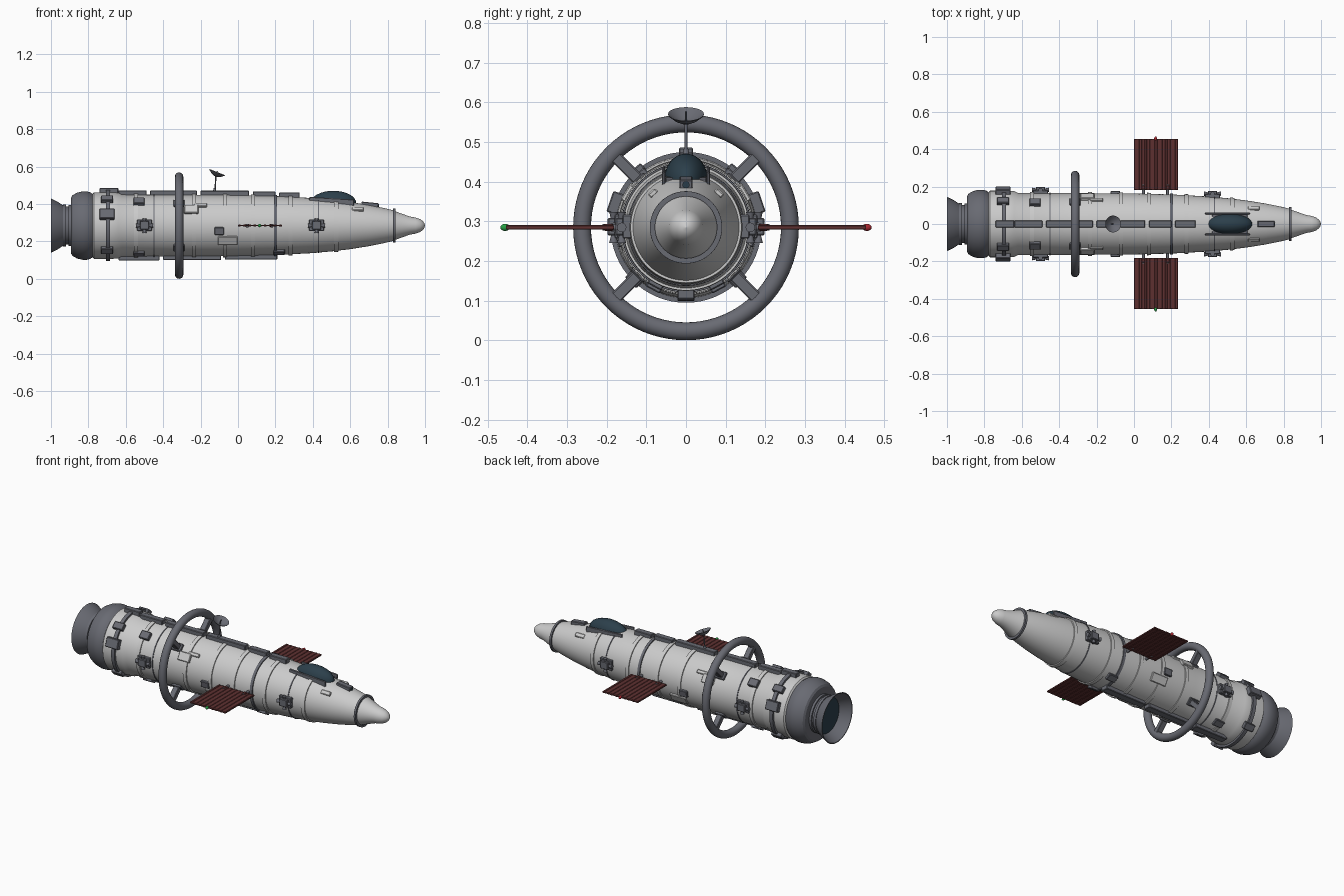
import bpy, math
from mathutils import Vector

if "Cube" in bpy.data.objects:
    bpy.data.objects.remove(bpy.data.objects["Cube"])

ZC = 0.285  # height of the long axis


def material(name, rgb):
    m = bpy.data.materials.new(name)
    m.diffuse_color = (*rgb, 1)
    m.use_nodes = True
    m.node_tree.nodes["Principled BSDF"].inputs["Base Color"].default_value = m.diffuse_color
    return m


LIGHT = material("light_grey", (0.62, 0.62, 0.61))
DARK = material("dark_grey", (0.14, 0.145, 0.17))
GLASS = material("dark_glass", (0.025, 0.05, 0.07))
PANEL = material("panel_red", (0.11, 0.03, 0.03))
RED = material("red_light", (0.4, 0.02, 0.03))
GREEN = material("green_light", (0.02, 0.35, 0.06))


def finish(ob, name, mat, smooth=True):
    ob.name = name
    ob.data.materials.append(mat)
    if smooth:
        bpy.ops.object.select_all(action='DESELECT')
        ob.select_set(True)
        bpy.context.view_layer.objects.active = ob
        bpy.ops.object.shade_smooth_by_angle(angle=math.radians(30))
    return ob


def lathe(name, profile, mat, n=64):
    """Revolve (x, radius) points about the long axis."""
    verts, faces = [], []
    for x, r in profile:
        for i in range(n):
            a = 2 * math.pi * i / n
            verts.append((x, r * math.cos(a), ZC + r * math.sin(a)))
    for k in range(len(profile) - 1):
        for i in range(n):
            j = (i + 1) % n
            faces.append((k * n + i, k * n + j, k * n + n + j, k * n + n + i))
    me = bpy.data.meshes.new(name)
    me.from_pydata(verts, [], faces)
    ob = bpy.data.objects.new(name, me)
    bpy.context.collection.objects.link(ob)
    return finish(ob, name, mat)


def box(name, loc, size, mat, rot=(0, 0, 0), bevel=0.003):
    bpy.ops.mesh.primitive_cube_add(size=1, location=loc, rotation=rot)
    ob = bpy.context.object
    ob.scale = size
    bpy.ops.object.transform_apply(location=False, rotation=False, scale=True)
    if bevel:
        b = ob.modifiers.new("bevel", 'BEVEL')
        b.width, b.segments = bevel, 1
    return finish(ob, name, mat, False)


def rod(name, a, b, r1, mat, r2=None, n=16):
    a, b = Vector(a), Vector(b)
    d = b - a
    bpy.ops.mesh.primitive_cone_add(vertices=n, radius1=r1, radius2=r1 if r2 is None else r2,
                                    depth=d.length, location=(a + b) / 2,
                                    rotation=d.to_track_quat('Z', 'Y').to_euler())
    return finish(bpy.context.object, name, mat)


def ball(name, loc, scale, mat):
    bpy.ops.mesh.primitive_uv_sphere_add(segments=32, ring_count=16, radius=1, location=loc)
    bpy.context.object.scale = scale
    return finish(bpy.context.object, name, mat)


# Hull and nose
HULL = [(-0.78, 0.165), (-0.77, 0.178), (-0.68, 0.178), (-0.64, 0.176), (-0.62, 0.166),
        (-0.3, 0.165), (0, 0.163), (0.2, 0.158), (0.4, 0.147), (0.5, 0.138), (0.6, 0.126),
        (0.7, 0.110), (0.78, 0.094), (0.83, 0.082)]


def radius(x):
    for (x0, r0), (x1, r1) in zip(HULL, HULL[1:]):
        if x0 <= x <= x1:
            return r0 + (r1 - r0) * (x - x0) / (x1 - x0)
    return HULL[-1][1]


lathe("hull", HULL, LIGHT)
lathe("nose_cone", [(0.83, 0.08), (0.92, 0.048), (0.95, 0.043), (0.975, 0.034), (0.99, 0.022),
                    (0.997, 0.011), (1.0, 0.0001)], LIGHT)


def band(name, x, w, h, mat):
    r0, r1 = radius(x - w / 2), radius(x + w / 2)
    p = [(x - w / 2, r0 - 0.004), (x - w / 2, r0 + h), (x + w / 2, r1 + h), (x + w / 2, r1 - 0.004)]
    lathe(name, p, mat)


for x in (-0.545, -0.235, -0.07, 0.08, 0.28, 0.525):
    band("hull_band", x, 0.022, 0.006, LIGHT)
for x, w, h in ((-0.695, 0.022, 0.012), (0.2, 0.016, 0.006), (0.835, 0.012, 0.009),
                (-0.45, 0.006, 0.003), (0.43, 0.006, 0.003)):
    band("dark_band", x, w, h, DARK)

# Engine housing, nozzle and inner glow disc
lathe("engine_housing", [(-0.89, 0.09), (-0.892, 0.15), (-0.885, 0.162), (-0.86, 0.176), (-0.83, 0.183),
                         (-0.81, 0.183), (-0.79, 0.178), (-0.772, 0.166), (-0.765, 0.15)], DARK)
lathe("nozzle", [(-0.885, 0.11), (-0.905, 0.11), (-0.905, 0.101), (-0.92, 0.101), (-0.92, 0.112),
                 (-0.935, 0.112), (-0.935, 0.108), (-0.965, 0.128), (-1, 0.145), (-1, 0.140),
                 (-0.965, 0.121), (-0.935, 0.100)], DARK)
lathe("nozzle_disc", [(-0.94, 0.106), (-0.935, 0.07), (-0.93, 0.0001)], GLASS)

# Habitat ring with four diagonal spokes
bpy.ops.mesh.primitive_torus_add(major_radius=0.262, minor_radius=0.0225, major_segments=80, minor_segments=20,
                                 location=(-0.315, 0, ZC), rotation=(0, math.pi / 2, 0))
finish(bpy.context.object, "habitat_ring", DARK)


def surface_box(name, x, deg, size, mat, lift=0.0):
    """Box on the hull; size = along, outward, around; 0 degrees is +y, 90 is up."""
    a = math.radians(deg)
    r = radius(x) + lift
    return box(name, (x, r * math.cos(a), ZC + r * math.sin(a)), size, mat, (a, 0, 0))


for deg in (45, 135, 225, 315):
    surface_box("ring_spoke", -0.315, deg, (0.035, 0.10, 0.03), DARK, 0.04)
    surface_box("spoke_foot", -0.315, deg, (0.06, 0.02, 0.045), DARK)

# Spine plates on top and keel plates below
for x0, x1 in ((-0.74, -0.64), (-0.64, -0.49), (-0.47, -0.22), (-0.2, 0.06), (0.08, 0.2), (0.22, 0.33)):
    xm = (x0 + x1) / 2
    surface_box("spine_plate", xm, 90, (x1 - x0, 0.034, 0.036), DARK, 0.006)
for x0, x1 in ((-0.64, -0.42), (-0.40, -0.09), (-0.07, 0.21)):
    surface_box("keel_plate", (x0 + x1) / 2, -90, (x1 - x0, 0.034, 0.044), DARK, 0.003)

# Hull equipment boxes, mirrored on both sides
GEAR = [(-0.70, 19, (0.08, 0.05, 0.055), DARK), (-0.70, 49, (0.065, 0.04, 0.04), DARK),
        (-0.70, -45, (0.065, 0.04, 0.04), DARK),
        (-0.53, 48, (0.06, 0.036, 0.045), DARK), (-0.25, 31, (0.075, 0.026, 0.05), LIGHT),
        (-0.20, 40, (0.07, 0.02, 0.02), LIGHT), (-0.10, -10, (0.052, 0.024, 0.04), DARK),
        (-0.055, -29, (0.105, 0.016, 0.05), LIGHT), (0.22, -62, (0.06, 0.026, 0.04), DARK),
        (-0.53, -62, (0.06, 0.026, 0.04), DARK), (0.64, 46, (0.06, 0.014, 0.024), LIGHT)]
for x, deg, size, mat in GEAR:
    for d in (deg, 180 - deg):
        surface_box("equipment_box", x, d, size, mat)

# Manoeuvring thruster blocks, solar panels, struts and tip lights
for s in (-1, 1):
    for x in (-0.5, 0.42):
        y = s * (radius(x) + 0.003)
        box("thruster_mount", (x, y, ZC + 0.002), (0.08, 0.024, 0.06), DARK)
        box("thruster_block", (x, y + s * 0.014, ZC + 0.002), (0.05, 0.03, 0.044), DARK)
        for d in (-1, 1):
            yo = y + s * 0.014
            rod("thruster_nozzle", (x + d * 0.02, yo, ZC), (x + d * 0.045, yo, ZC), 0.006, DARK, 0.012)
            rod("thruster_nozzle", (x, yo, ZC + d * 0.018), (x, yo, ZC + d * 0.039), 0.006, DARK, 0.011)

    box("solar_panel", (0.1175, s * 0.318, ZC), (0.235, 0.272, 0.006), PANEL, bevel=0)
    for i in range(9):
        box("panel_rib", (0.0075 + i * 0.0275, s * 0.318, ZC), (0.014, 0.272, 0.011), PANEL, bevel=0.002)
    for x in (0.05, 0.18):
        rod("panel_strut", (x, s * 0.14, ZC), (x, s * 0.21, ZC), 0.008, DARK)
        box("strut_clamp", (x, s * 0.195, ZC), (0.02, 0.024, 0.018), PANEL)
    tip = RED if s > 0 else GREEN
    ball("tip_light", (0.1155, s * 0.456, ZC), (0.008, 0.012, 0.009), tip)

# Cockpit canopy with side rails, cross frame and forward sensor
ball("canopy", (0.51, 0, 0.405), (0.122, 0.055, 0.066), GLASS)
for s in (-1, 1):
    box("canopy_rail", (0.5, s * 0.056, 0.414), (0.24, 0.009, 0.035), DARK, (0, 0.06, 0))
box("canopy_base", (0.51, 0, 0.403), (0.19, 0.105, 0.03), DARK, (0, 0.08, 0))
box("nose_sensor", (0.705, 0, 0.394), (0.09, 0.034, 0.03), DARK, (0, 0.1, 0))
rod("sensor_lens", (0.73, 0, 0.394), (0.754, 0, 0.392), 0.009, GLASS)

# Dish antenna on its mast
rod("dish_mast", (-0.125, 0, 0.44), (-0.118, 0, 0.553), 0.0035, DARK)
rod("mast_foot", (-0.125, 0, 0.455), (-0.125, 0, 0.485), 0.012, DARK, 0.005)
dish = lathe("dish", [(0.0, 0.0001), (0.003, 0.015), (0.011, 0.03), (0.024, 0.045), (0.026, 0.045),
                      (0.014, 0.029), (0.006, 0.014), (0.003, 0.0001)], DARK, 40)
for v in dish.data.vertices:
    v.co.z -= ZC
dish.location = (-0.121, 0, 0.547)
dish.rotation_euler = (0, -math.radians(68), 0)
rod("dish_feed", (-0.121, 0, 0.549), (-0.110, 0, 0.577), 0.0025, DARK)
